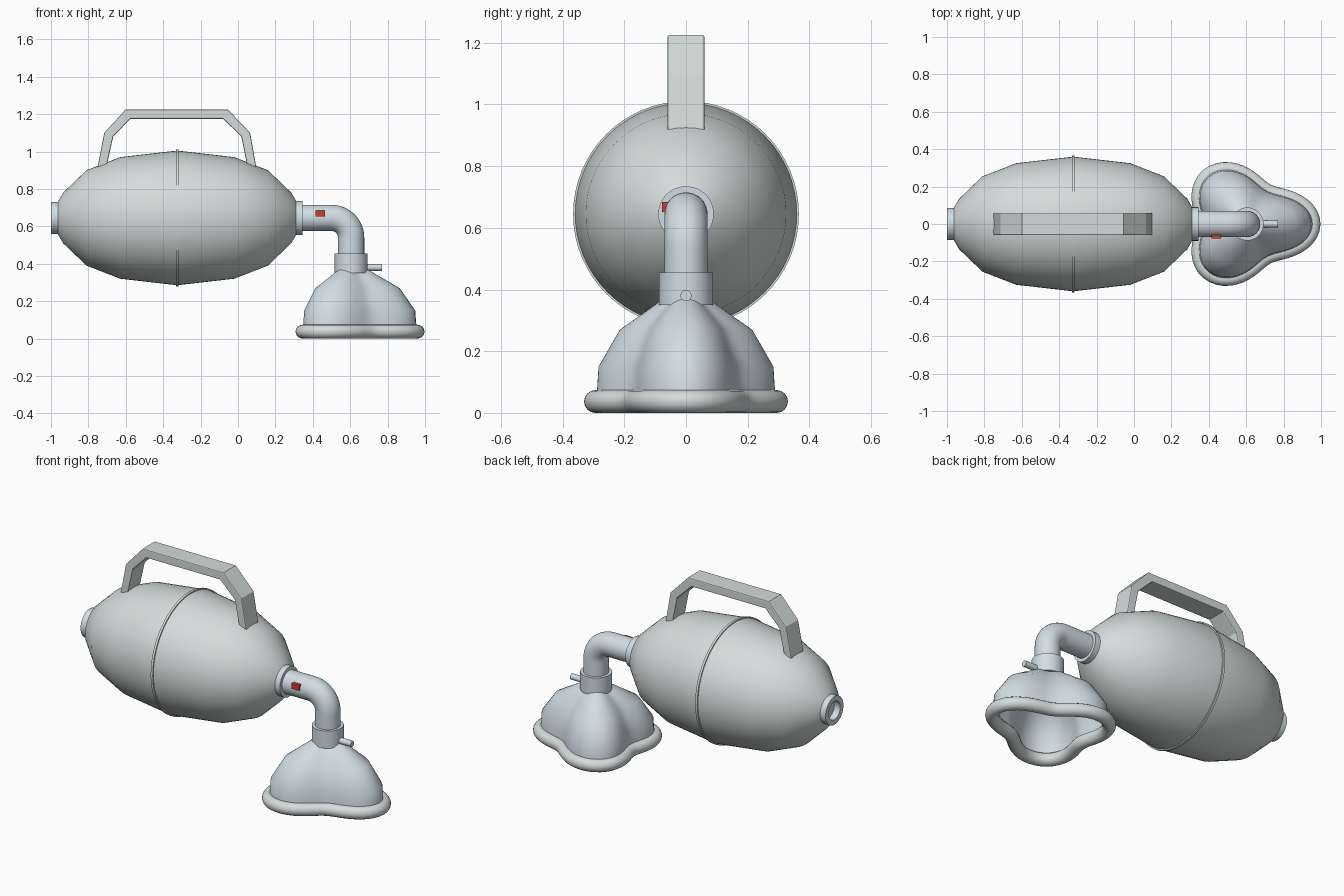
import bpy, bmesh
from math import sin, cos, pi, radians
from mathutils import Vector

if "Cube" in bpy.data.objects:
    bpy.data.objects.remove(bpy.data.objects["Cube"])

def mat(name, c):
    m = bpy.data.materials.new(name)
    m.diffuse_color = (*c, 1)
    m.use_nodes = True
    m.node_tree.nodes["Principled BSDF"].inputs["Base Color"].default_value = m.diffuse_color
    return m

SHELL = mat("soft_shell", (0.66, 0.72, 0.71))
CLEAR = mat("pale_blue_plastic", (0.64, 0.73, 0.78))
RED = mat("red_plastic", (0.65, 0.04, 0.03))

def finish(name, bm, material, angle=40):
    bmesh.ops.recalc_face_normals(bm, faces=bm.faces)
    me = bpy.data.meshes.new(name)
    bm.to_mesh(me)
    bm.free()
    ob = bpy.data.objects.new(name, me)
    bpy.context.collection.objects.link(ob)
    me.materials.append(material)
    bpy.ops.object.select_all(action='DESELECT')
    ob.select_set(True)
    bpy.context.view_layer.objects.active = ob
    bpy.ops.object.shade_smooth_by_angle(angle=radians(angle))
    return ob

def loft(name, rings, material, loop=False, caps=False):
    """Skin a list of closed rings with quads."""
    bm = bmesh.new()
    vs = [[bm.verts.new(p) for p in r] for r in rings]
    n = len(vs[0])
    pairs = list(zip(vs, vs[1:])) + ([(vs[-1], vs[0])] if loop else [])
    for a, b in pairs:
        for i in range(n):
            j = (i + 1) % n
            bm.faces.new((a[i], a[j], b[j], b[i]))
    if caps:
        bm.faces.new(vs[0])
        bm.faces.new(vs[-1])
    return finish(name, bm, material)

def circle(c, u, v, r, n):
    c, u, v = Vector(c), Vector(u), Vector(v)
    return [c + r * (cos(2*pi*i/n) * u + sin(2*pi*i/n) * v) for i in range(n)]

X, Y, Z = (1, 0, 0), (0, 1, 0), (0, 0, 1)
AXIS_Z = 0.645   # height of the bag axis
MX = 0.605       # x of the mask axis

def turn_x(name, prof, material, n=48, z=AXIS_Z, **kw):
    return loft(name, [circle((x, 0, z), Y, Z, r, n) for x, r in prof], material, **kw)

# Squeeze bag, mirrored about its seam
half = [(0, .36), (.305, .325), (.485, .255), (.61, .135), (.645, .075)]
bag = [(-.325 - d, r) for d, r in reversed(half)] + [(-.325 + d, r) for d, r in half[1:]]
turn_x("squeeze_bag", bag, SHELL, n=64)
turn_x("bag_seam", [(-.332, .35), (-.332, .366), (-.318, .366), (-.318, .35)], SHELL, n=64)

# End collars
turn_x("intake_collar", [(-.96, .086), (-1.0, .086), (-1.0, .055), (-.96, .055), (-.96, .001)], CLEAR)
turn_x("outlet_collar", [(.31, .05), (.31, .09), (.345, .09), (.345, .05)], CLEAR)

# Elbow pipe
R = 0.105
rings = [circle((.32, 0, AXIS_Z), Y, Z, .07, 32)]
for i in range(13):
    a = pi / 2 * i / 12
    c = (MX - R + R * sin(a), 0, AXIS_Z - R + R * cos(a))
    rings.append(circle(c, Y, (sin(a), 0, cos(a)), .07, 32))
rings.append(circle((MX, 0, .36), Y, X, .07, 32))
loft("elbow_pipe", rings, CLEAR)

# Mask socket and side port
loft("mask_socket", [circle((MX, 0, z), X, Y, r, 40) for z, r in
                     ((.35, .068), (.35, .088), (.455, .088), (.455, .068))], CLEAR, loop=True)
turn_x("side_port", [(.66, .018), (.77, .018)], CLEAR, n=20, z=.38, caps=True)

# Three-lobed mask dome
N = 72
def lobe(a, s=1.0):
    r = s * (.295 + .065 * cos(3 * a))
    return Vector((.6 + .005 * (1 - s) + r * cos(a), .89 * r * sin(a), 0))

dome = [(1, .04), (.98, .08), (.965, .15), (.73, .27), (.27, .365), (.2, .376)]
loft("mask_dome", [[lobe(2*pi*i/N, s) + Vector((0, 0, z)) for i in range(N)]
                   for s, z in dome], CLEAR)

# Cushion rim swept around the lobed outline
rings = []
for i in range(N):
    a = 2 * pi * i / N
    t = (lobe(a + .01) - lobe(a - .01)).normalized()
    rings.append(circle(lobe(a) + Vector((0, 0, .037)), (t.y, -t.x, 0), Z, .037, 16))
loft("mask_cushion", rings, SHELL, loop=True)

# Carry handle: outer and inner outlines, extruded in y
outer = [(-.758, .88), (-.715, 1.10), (-.60, 1.225), (-.055, 1.225), (.065, 1.10), (.104, .88)]
inner = [(-.712, .88), (-.667, 1.08), (-.575, 1.175), (-.08, 1.175), (.018, 1.08), (.058, .88)]
w = .06
rings = [[(o[0], -w, o[1]), (o[0], w, o[1]), (i[0], w, i[1]), (i[0], -w, i[1])]
         for o, i in zip(outer, inner)]
handle = loft("carry_handle", rings, SHELL, caps=True)
for p in handle.data.polygons:
    p.use_smooth = False
bev = handle.modifiers.new("soft_edges", 'BEVEL')
bev.width, bev.segments, bev.limit_method = .006, 2, 'ANGLE'
bev.angle_limit = radians(60)

# Red pressure clip on the pipe
bm = bmesh.new()
bmesh.ops.create_cube(bm, size=1)
for v in bm.verts:
    v.co = Vector((.44 + .05 * v.co.x, -.067 + .022 * v.co.y, .668 + .033 * v.co.z))
finish("pressure_clip", bm, RED)
